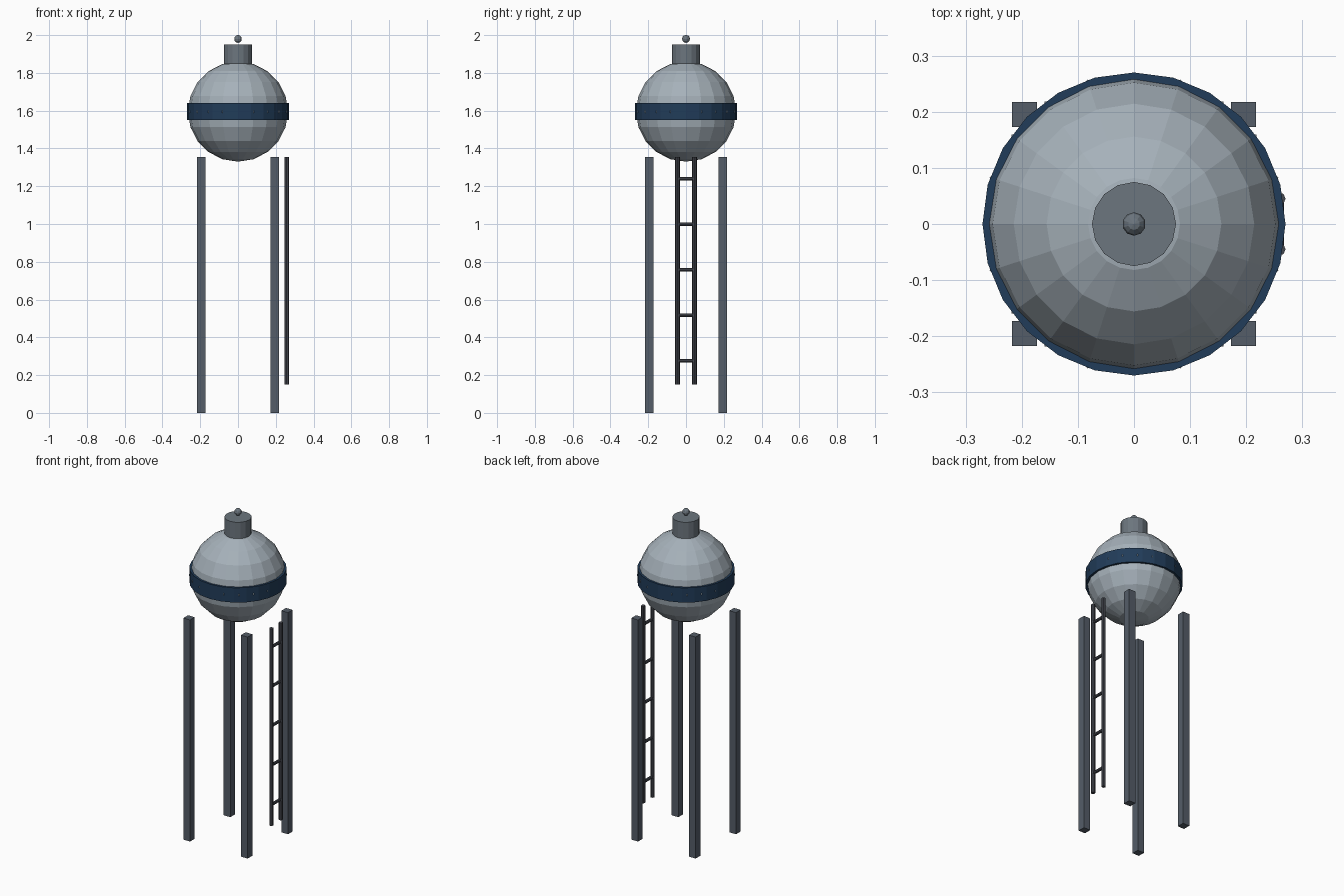
import bpy
from math import sin, cos, pi, radians

if "Cube" in bpy.data.objects:
    bpy.data.objects.remove(bpy.data.objects["Cube"])


def material(name, rgb):
    m = bpy.data.materials.new(name)
    m.diffuse_color = (*rgb, 1)
    m.use_nodes = True
    m.node_tree.nodes["Principled BSDF"].inputs["Base Color"].default_value = m.diffuse_color
    return m


steel = material("pale_steel", (0.38, 0.44, 0.49))
dark = material("dark_steel", (0.09, 0.11, 0.14))
grey = material("mid_steel", (0.15, 0.18, 0.21))
navy = material("navy_paint", (0.015, 0.045, 0.10))
bolt_mat = material("bolt_metal", (0.40, 0.50, 0.58))
iron = material("ladder_iron", (0.06, 0.065, 0.08))


def finish(name, mat):
    ob = bpy.context.object
    ob.name = name
    ob.data.materials.append(mat)
    return ob


def ball(name, loc, r, segs, rings, mat):
    bpy.ops.mesh.primitive_uv_sphere_add(segments=segs, ring_count=rings, radius=r, location=loc)
    return finish(name, mat)


def cyl(name, loc, r, depth, sides, mat, rot=(0, 0, 0)):
    bpy.ops.mesh.primitive_cylinder_add(vertices=sides, radius=r, depth=depth, location=loc, rotation=rot)
    return finish(name, mat)


# Spherical tank with painted band
TANK_Z = 1.595
ball("tank", (0, 0, TANK_Z), 0.265, 20, 10, steel)
cyl("tank_band", (0, 0, TANK_Z), 0.27, 0.09, 24, navy)

# Bolts around the band, none on the four axes
for i in range(20):
    if i % 5:
        a = radians(18 * i)
        bolt = ball(f"band_bolt_{i}", (0.261 * cos(a), 0.261 * sin(a), TANK_Z), 0.011, 4, 2, bolt_mat)
        bolt.rotation_euler.z = a

# Neck and finial on top
cyl("neck", (0, 0, 1.90), 0.075, 0.10, 16, grey)
ball("finial", (0, 0, 1.98), 0.021, 10, 6, grey)

# Four square legs
LEG_H = 1.355
for sx in (-1, 1):
    for sy in (-1, 1):
        bpy.ops.mesh.primitive_cube_add(size=1, location=(sx * 0.195, sy * 0.195, LEG_H / 2))
        leg = finish(f"leg_{'right' if sx > 0 else 'left'}_{'back' if sy > 0 else 'front'}", dark)
        leg.scale = (0.045, 0.045, LEG_H)

# Ladder on the right side
LX = 0.258
for s in (-1, 1):
    cyl(f"ladder_rail_{'back' if s > 0 else 'front'}", (LX, s * 0.045, 0.7525), 0.012, 1.205, 8, iron)
for i in range(5):
    cyl(f"ladder_rung_{i + 1}", (LX, 0, 0.275 + 0.241 * i), 0.009, 0.09, 8, iron, (pi / 2, 0, 0))
